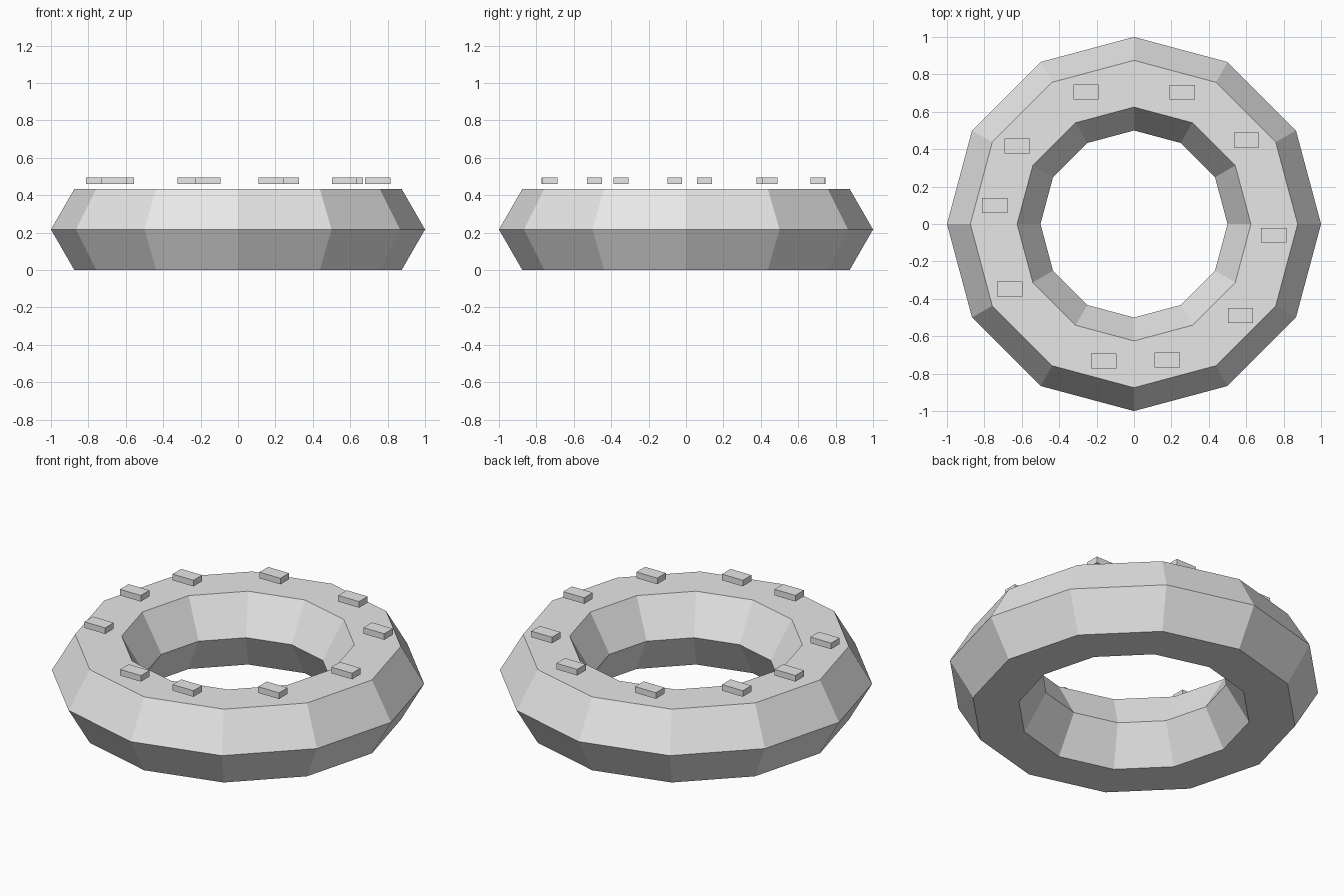
import bpy, math

if "Cube" in bpy.data.objects:
    bpy.data.objects.remove(bpy.data.objects["Cube"])

RING_R, TUBE_R = 0.75, 0.25
HALF_H = TUBE_R * math.sin(math.radians(60))

grey = bpy.data.materials.new("light_grey")
grey.diffuse_color = (0.8, 0.8, 0.8, 1)
grey.use_nodes = True
grey.node_tree.nodes["Principled BSDF"].inputs["Base Color"].default_value = grey.diffuse_color

# Faceted ring: 12 segments around, hexagonal cross-section
bpy.ops.mesh.primitive_torus_add(major_radius=RING_R, minor_radius=TUBE_R,
                                 major_segments=12, minor_segments=6,
                                 location=(0, 0, HALF_H))
ring = bpy.context.object
ring.name = "ring"
ring.data.materials.append(grey)
for p in ring.data.polygons:
    p.use_smooth = False

# Small blocks hovering just above the flat top, all aligned to the axes
for i, deg in enumerate((-4.6, 36.7, 69.9, 110, 146.2, 172.5, 207.6, 257.6, 283.8, 319.4)):
    a = math.radians(deg)
    bpy.ops.mesh.primitive_cube_add(
        size=1, location=(RING_R * math.cos(a), RING_R * math.sin(a), 0.477))
    block = bpy.context.object
    block.name = f"top_block_{i + 1}"
    block.scale = (0.136, 0.08, 0.036)
    block.data.materials.append(grey)
